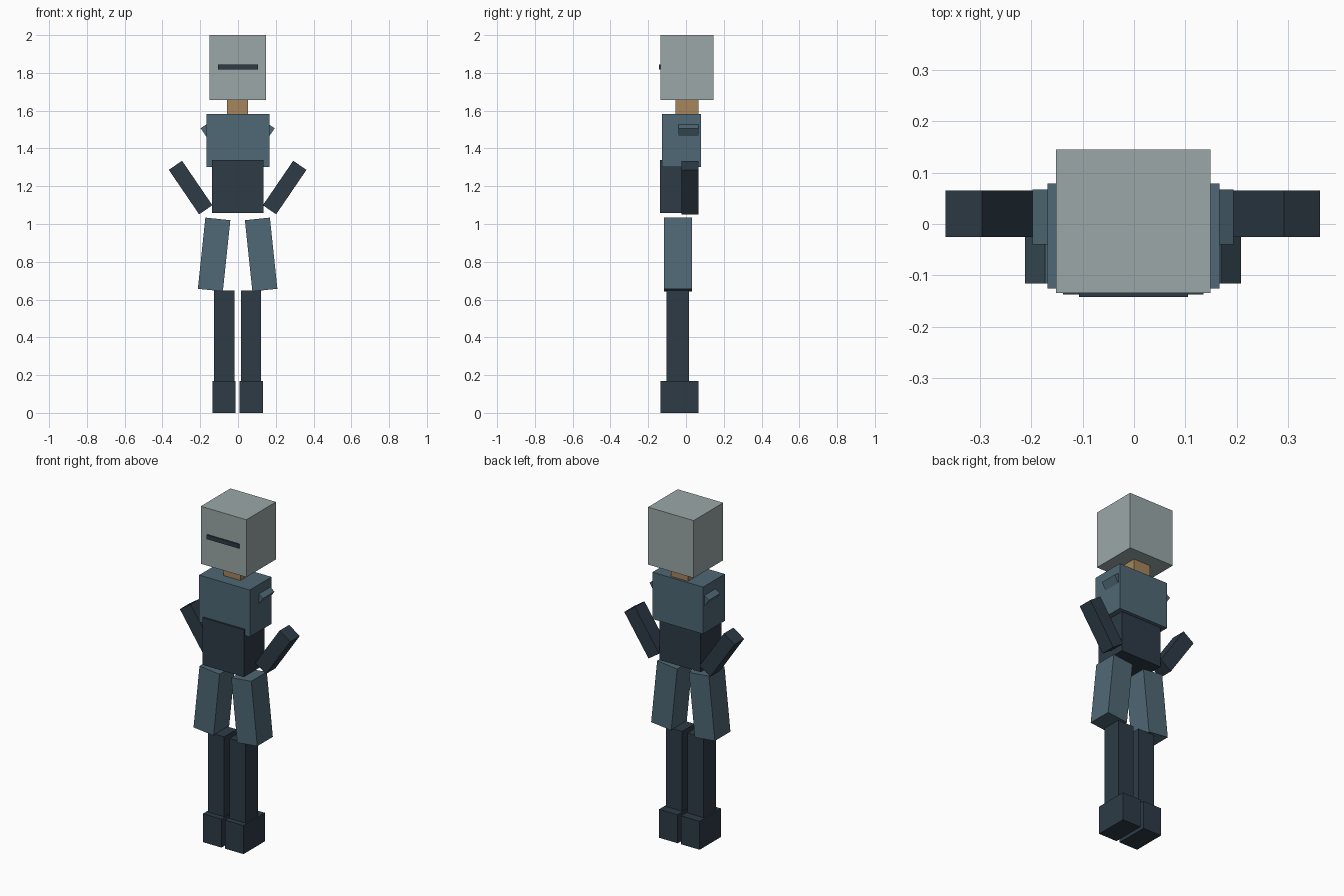
import bpy
from math import radians
from mathutils import Matrix, Vector

cube = bpy.data.objects.get("Cube")
if cube:
    bpy.data.objects.remove(cube, do_unlink=True)


def linear(c):
    c /= 255
    return c / 12.92 if c <= 0.04045 else ((c + 0.055) / 1.055) ** 2.4


def material(name, r, g, b):
    colour = (linear(r), linear(g), linear(b), 1)
    mat = bpy.data.materials.new(name)
    mat.diffuse_color = colour
    mat.use_nodes = True
    bsdf = mat.node_tree.nodes["Principled BSDF"]
    bsdf.inputs["Base Color"].default_value = colour
    bsdf.inputs["Roughness"].default_value = 0.8
    return mat


grey = material("pale grey", 155, 167, 167)
blue = material("slate blue", 79, 104, 117)
navy = material("dark navy", 45, 59, 70)
tan = material("tan", 166, 134, 93)


def box(name, mat, x, y, z, tilt=0):
    """Box from its x, y and z ranges, tilted about y through its centre."""
    ranges = (x, y, z)
    centre = Vector([(a + b) / 2 for a, b in ranges])
    size = [b - a for a, b in ranges]
    bpy.ops.mesh.primitive_cube_add(size=1)
    obj = bpy.context.object
    obj.name = obj.data.name = name
    obj.data.transform(Matrix.Diagonal((*size, 1)))
    obj.location = centre
    obj.rotation_euler.y = radians(tilt)
    obj.data.materials.append(mat)
    return obj


def pair(name, mat, x, y, z, tilt=0):
    """Left box plus its mirrored right twin."""
    mid = -0.002
    box("left_" + name, mat, x, y, z, tilt)
    box("right_" + name, mat, (2 * mid - x[1], 2 * mid - x[0]), y, z, -tilt)


# Head, visor slit and neck
box("head", grey, (-0.152, 0.149), (-0.134, 0.145), (1.657, 2.0))
box("visor_slit", navy, (-0.107, 0.105), (-0.142, -0.133), (1.819, 1.844))
box("neck", tan, (-0.058, 0.054), (-0.055, 0.065), (1.57, 1.67))

# Torso
box("chest", blue, (-0.168, 0.166), (-0.126, 0.079), (1.302, 1.582))
box("waist", navy, (-0.138, 0.135), (-0.137, 0.058), (1.058, 1.34))

# Arms: upper arms are mostly sunk into the chest
pair("upper_arm", blue, (0.06, 0.145), (-0.04, 0.067), (1.348, 1.548), 34.3)
pair("forearm", navy, (0.2045, 0.2895), (-0.025, 0.065), (1.0505, 1.3355), 34.3)

# Legs
pair("thigh", blue, (0.056, 0.189), (-0.116, 0.031), (0.649, 1.028), -6)
pair("shin", navy, (0.015, 0.123), (-0.103, 0.015), (0.16, 0.647))
pair("foot", navy, (0.009, 0.132), (-0.136, 0.065), (0, 0.17))
